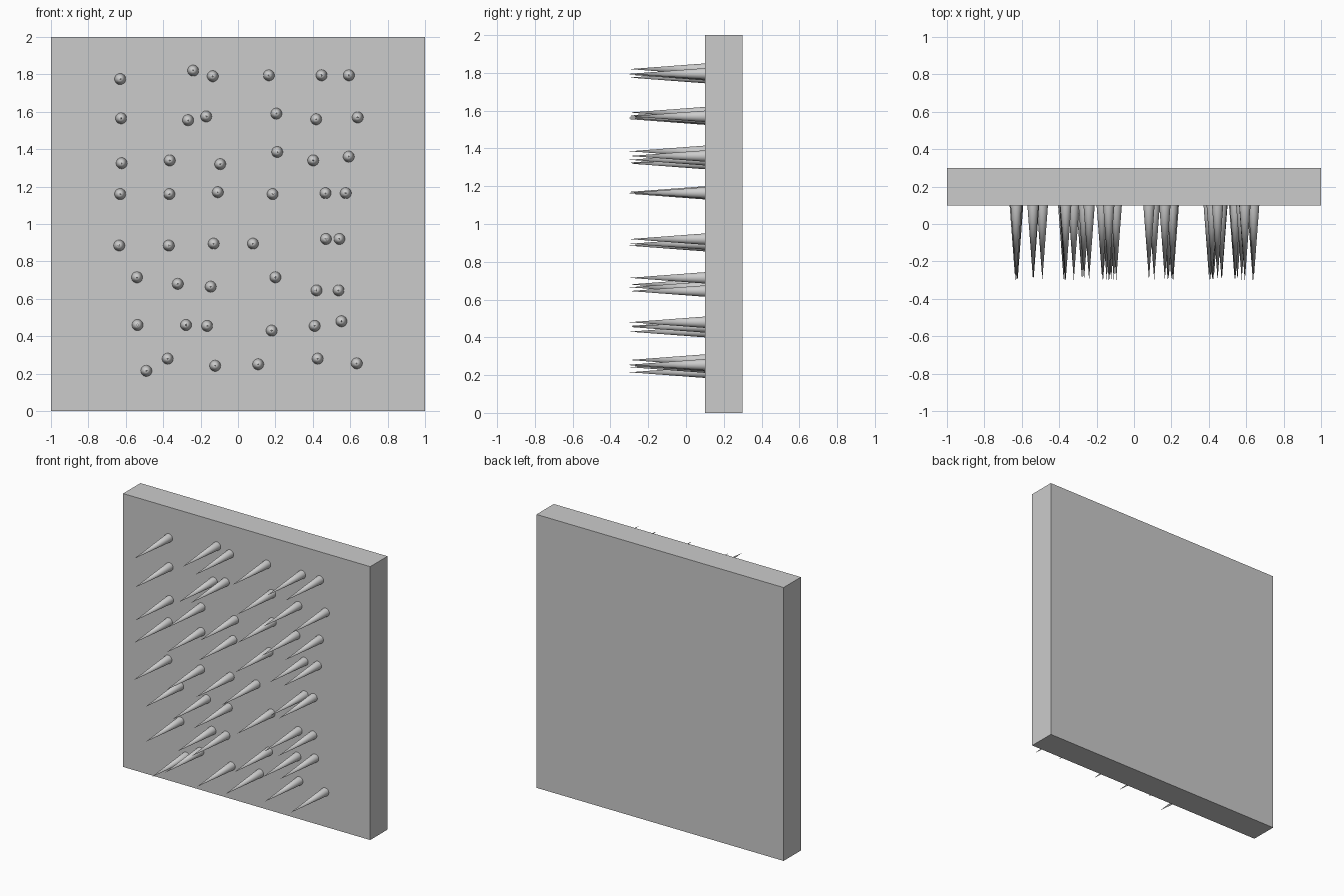
import bpy
from math import radians

# Wall slab
bpy.ops.mesh.primitive_cube_add(size=1, location=(0, 0.2, 1))
wall = bpy.context.object
wall.name = "wall"
wall.scale = (2, 0.2, 2)
bpy.ops.object.transform_apply(location=False, rotation=False, scale=True)

# Spike positions (x, z), row by row from the top
rows = [
    [(-.63, 1.775), (-.24, 1.82), (-.135, 1.79), (.165, 1.795), (.447, 1.795), (.593, 1.795)],
    [(-.625, 1.565), (-.267, 1.555), (-.17, 1.575), (.205, 1.59), (.418, 1.56), (.64, 1.57)],
    [(-.622, 1.325), (-.365, 1.34), (-.095, 1.32), (.21, 1.385), (.402, 1.34), (.592, 1.36)],
    [(-.63, 1.16), (-.367, 1.16), (-.108, 1.17), (.185, 1.16), (.468, 1.165), (.576, 1.165)],
    [(-.635, .885), (-.37, .885), (-.13, .895), (.08, .895), (.47, .92), (.542, .92)],
    [(-.54, .715), (-.322, .68), (-.146, .665), (.2, .715), (.42, .645), (.538, .645)],
    [(-.537, .46), (-.278, .46), (-.165, .455), (.18, .43), (.41, .455), (.553, .48)],
    [(-.49, .215), (-.376, .28), (-.122, .242), (.108, .25), (.426, .28), (.635, .255)],
]

# One smooth spike, base on the wall face and tip pointing to the front
bpy.ops.mesh.primitive_cone_add(vertices=32, radius1=0.03, radius2=0, depth=0.4,
                                rotation=(radians(90), 0, 0))
first = bpy.context.object
bpy.ops.object.transform_apply(location=False, rotation=True, scale=False)
bpy.ops.object.shade_smooth_by_angle(angle=radians(30))

# Repeat the spike over the wall
spots = [p for row in rows for p in row]
for i, (x, z) in enumerate(spots):
    spike = first
    if i:
        spike = first.copy()
        bpy.context.collection.objects.link(spike)
    spike.name = f"spike_{i + 1}"
    spike.location = (x, -0.1, z)
